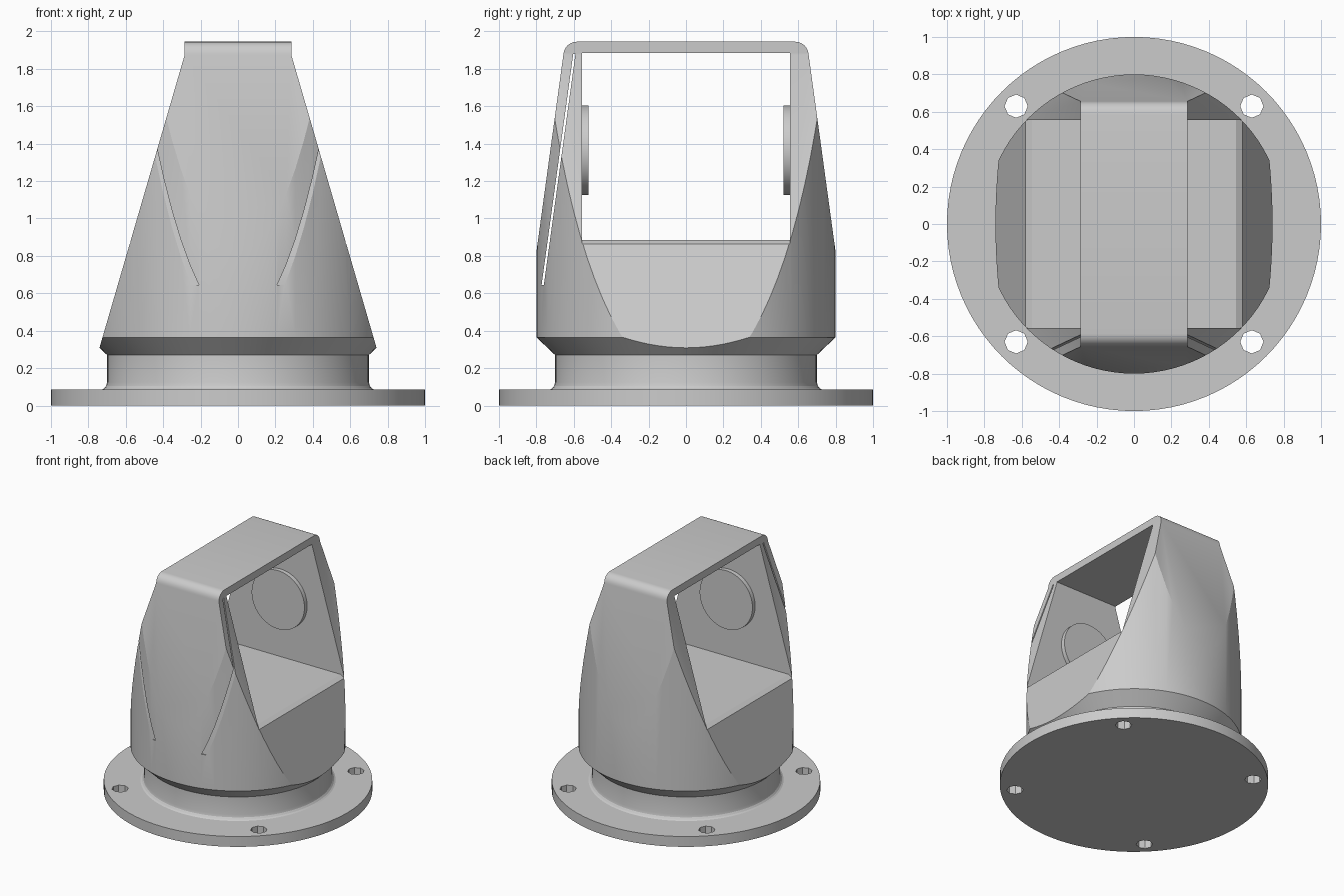
import bpy, bmesh, math
from mathutils import Vector

cube = bpy.data.objects.get("Cube")
if cube:
    bpy.data.objects.remove(cube, do_unlink=True)

GREY = (0.6, 0.6, 0.6, 1.0)
mat = bpy.data.materials.new("light grey")
mat.use_nodes = True
mat.diffuse_color = GREY
mat.node_tree.nodes["Principled BSDF"].inputs["Base Color"].default_value = GREY


def make(name, bm):
    bmesh.ops.recalc_face_normals(bm, faces=bm.faces)
    me = bpy.data.meshes.new(name)
    bm.to_mesh(me)
    bm.free()
    me.materials.append(mat)
    ob = bpy.data.objects.new(name, me)
    bpy.context.collection.objects.link(ob)
    return ob


def lathe(name, profile, n=96):
    """Solid of revolution about z from (radius, height) points."""
    bm = bmesh.new()
    rings = [[bm.verts.new((r * math.cos(2 * math.pi * i / n), r * math.sin(2 * math.pi * i / n), z))
              for i in range(n)] for r, z in profile]
    for a, b in zip(rings, rings[1:]):
        for i in range(n):
            j = (i + 1) % n
            bm.faces.new((a[i], a[j], b[j], b[i]))
    bm.faces.new(rings[0][::-1])
    bm.faces.new(rings[-1])
    return make(name, bm)


def prism(name, profile, axis, half=2.0):
    """Extrude a 2D outline along x (points are y,z) or along y (points are x,z)."""
    bm = bmesh.new()
    place = (lambda p, d: (d, p[0], p[1])) if axis == "x" else (lambda p, d: (p[0], d, p[1]))
    a, b = [[bm.verts.new(place(p, d)) for p in profile] for d in (-half, half)]
    bm.faces.new(a)
    bm.faces.new(b[::-1])
    for i in range(len(a)):
        j = (i + 1) % len(a)
        bm.faces.new((a[i], a[j], b[j], b[i]))
    return make(name, bm)


def drum(name, loc, radius, depth, n, along_y=False):
    ob = lathe(name, [(radius, -depth / 2), (radius, depth / 2)], n)
    ob.location = loc
    if along_y:
        ob.rotation_euler.x = math.pi / 2
    return ob


def boolean(ob, cutter, op="DIFFERENCE"):
    """Apply a boolean and discard its cutter."""
    cutter.hide_render = True
    m = ob.modifiers.new("cut", "BOOLEAN")
    m.operation, m.object, m.solver = op, cutter, "EXACT"
    bpy.context.view_layer.objects.active = ob
    bpy.ops.object.modifier_apply(modifier=m.name)
    bpy.data.objects.remove(cutter, do_unlink=True)


# Mounting flange with four bolt holes
flange = lathe("base_flange", [(1.0, 0.0), (1.0, 0.085)])
for sx in (-1, 1):
    for sy in (-1, 1):
        boolean(flange, drum("hole_cutter", (sx * 0.63, sy * 0.63, 0.04), 0.062, 0.4, 8))

# Neck with a small foot fillet
neck = lathe("neck", [(0.735, 0.08), (0.715, 0.092), (0.705, 0.105), (0.70, 0.125), (0.70, 0.275)])

# Yoke body: flared cylinder trimmed to a tapering, round-shouldered outline
yoke = lathe("yoke_body", [(0.70, 0.27), (0.80, 0.365), (0.80, 2.1)])
arc = [(0.585 + 0.07 * math.cos(a), 1.875 + 0.07 * math.sin(a))
       for a in [math.radians(8 + 82 * i / 6) for i in range(7)]]
half = [(0.9, 0.1), (0.9, 0.80), (0.80, 0.82)] + arc
half[1] = (0.9, 0.82)
outline = half + [(-y, z) for y, z in reversed(half)]
boolean(yoke, prism("outline_cutter", outline, "x"), "INTERSECT")

# Sloping side cuts
for s in (-1, 1):
    side = [(0.749, 0.28), (0.285, 1.875), (0.285, 2.3), (2, 2.3), (2, 0.28)]
    boolean(yoke, prism("side_cutter", [(s * x, z) for x, z in side], "y"))

# Opening between the arms, with chamfered floor edges
opening = [(-0.545, 0.885), (-0.9, 0.663), (-0.9, 1.885), (0.9, 1.885), (0.9, 0.663), (0.545, 0.885)]
boolean(yoke, prism("opening_cutter", opening, "y", 0.555))

# Thin slot behind the front cover
slot = [(-0.772, 0.645), (-0.760, 0.645), (-0.591, 1.88), (-0.603, 1.88)]
boolean(yoke, prism("slot_cutter", slot, "x"))

# Round bearing pads inside each arm
pads = [drum(n, (0, s * 0.5425, 1.365), 0.24, 0.045, 64, True)
        for n, s in (("front_bearing_pad", -1), ("back_bearing_pad", 1))]

# Smooth the round surfaces, keep the hard edges
bpy.ops.object.select_all(action="DESELECT")
for ob in [flange, neck, yoke] + pads:
    ob.select_set(True)
bpy.context.view_layer.objects.active = yoke
bpy.ops.object.shade_smooth_by_angle(angle=math.radians(20))
